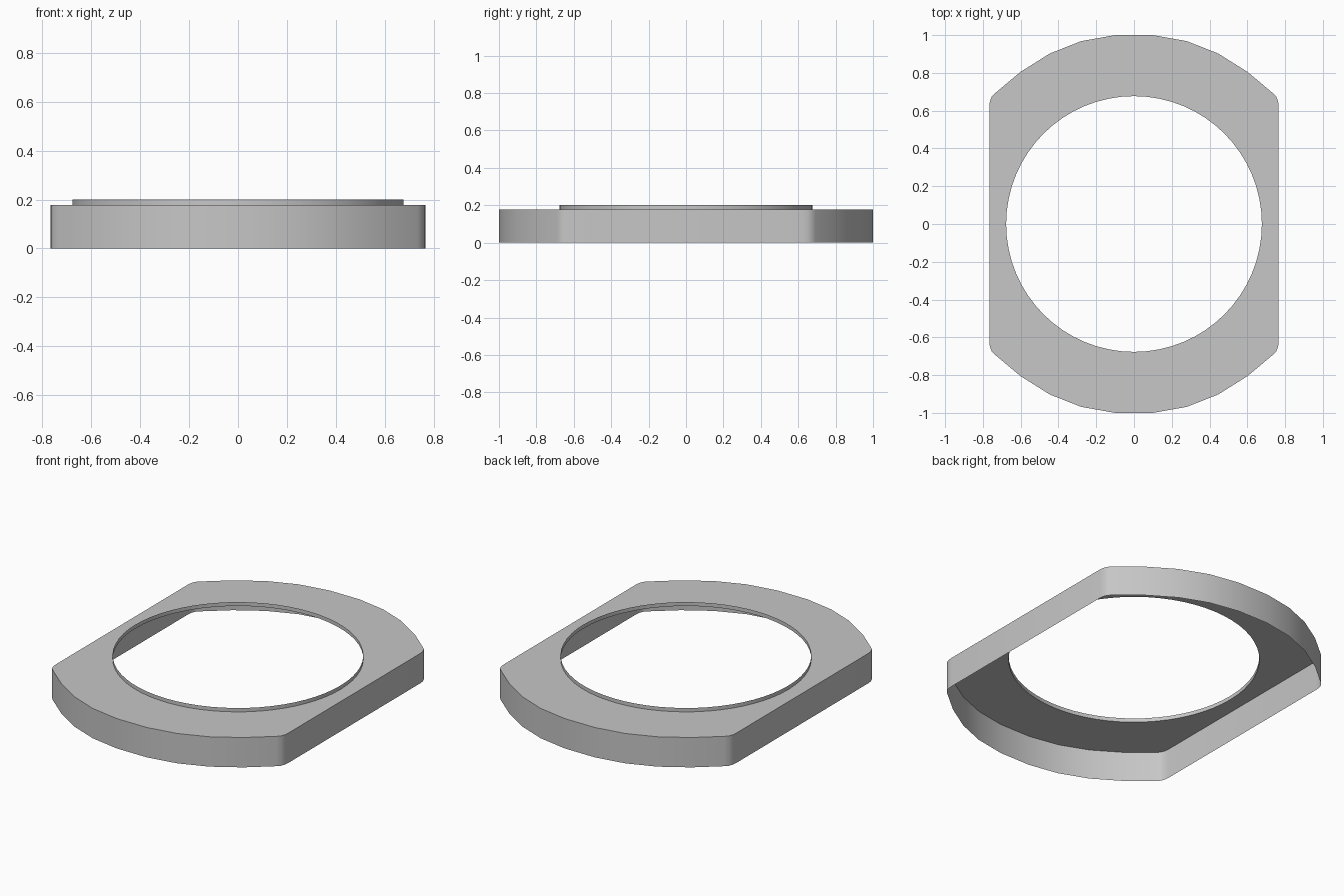
import bpy, bmesh, math

cube = bpy.data.objects.get("Cube")
if cube:
    bpy.data.objects.remove(cube, do_unlink=True)

PLATE_Z, LIP_Z = 0.178, 0.201
HOLE_R, HOLE_SIDES = 0.677, 64

# Plain grey finish
grey = bpy.data.materials.new("plain_grey")
grey.use_nodes = True
colour = (0.57, 0.57, 0.57, 1)
grey.diffuse_color = colour
grey.node_tree.nodes["Principled BSDF"].inputs["Base Color"].default_value = colour

# One quarter of the outline, from the back middle to the flat side
quarter = [(0.10, 1.0), (0.28, 0.968), (0.445, 0.903), (0.60, 0.806),
           (0.735, 0.693), (0.753, 0.675), (0.763, 0.65), (0.766, 0.62)]
half = quarter + [(x, -y) for x, y in reversed(quarter)]
outline = half + [(-x, y) for x, y in reversed(half)]
hole = [(HOLE_R * math.cos(a), HOLE_R * math.sin(a))
        for a in (2 * math.pi * i / HOLE_SIDES for i in range(HOLE_SIDES))]

bm = bmesh.new()


def loop(points):
    """Closed ring of edges at plate height."""
    verts = [bm.verts.new((x, y, PLATE_Z)) for x, y in points]
    return [bm.edges.new((v, verts[(i + 1) % len(verts)])) for i, v in enumerate(verts)]


def raise_edge(edges, z):
    """Extrude a ring of edges straight up or down to height z."""
    new = bmesh.ops.extrude_edge_only(bm, edges=edges)["geom"]
    for v in new:
        if isinstance(v, bmesh.types.BMVert):
            v.co.z = z


# Top plate with round opening
outer, inner = loop(outline), loop(hole)
bmesh.ops.triangle_fill(bm, edges=outer + inner, use_beauty=True)
plate_faces = list(bm.faces)

# Skirt wall below the plate and thin lip around the opening
raise_edge(outer, 0)
raise_edge(inner, LIP_Z)

# Face the plate upward, with wall and lip outward
bmesh.ops.recalc_face_normals(bm, faces=bm.faces[:])
bm.normal_update()
if plate_faces[0].normal.z < 0:
    bmesh.ops.reverse_faces(bm, faces=bm.faces[:])

mesh = bpy.data.meshes.new("ring_cover")
bm.to_mesh(mesh)
bm.free()
mesh.materials.append(grey)
cover = bpy.data.objects.new("ring_cover", mesh)
bpy.context.collection.objects.link(cover)

# Smooth wall and lip, crisp rims
bpy.ops.object.select_all(action="DESELECT")
cover.select_set(True)
bpy.context.view_layer.objects.active = cover
bpy.ops.object.shade_smooth_by_angle(angle=math.radians(35))
